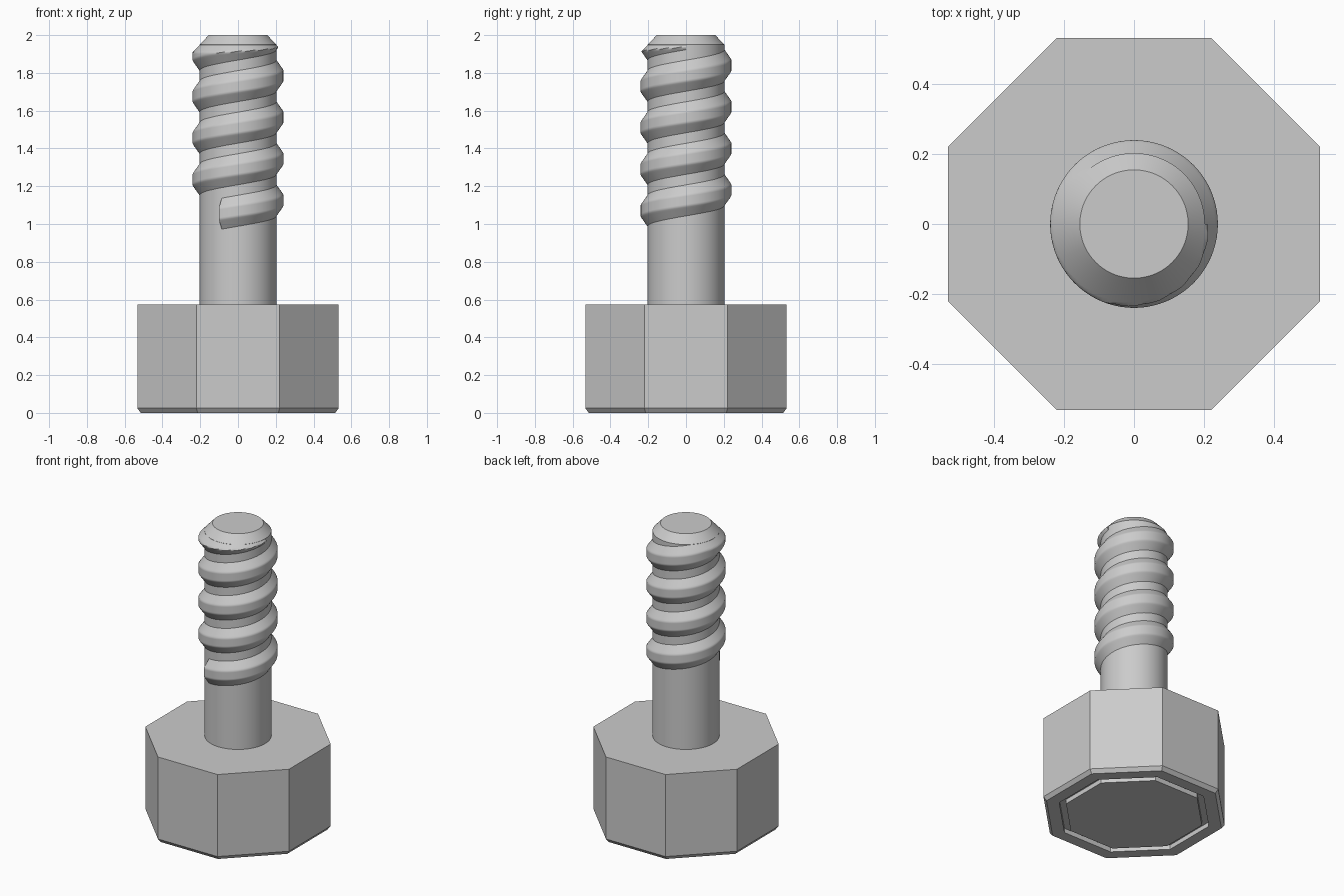
import bpy
import bmesh
from math import pi, cos, sin, radians

cube = bpy.data.objects.get("Cube")
if cube:
    bpy.data.objects.remove(cube, do_unlink=True)

grey = bpy.data.materials.new("plain grey")
grey.use_nodes = True
grey.diffuse_color = (0.6, 0.6, 0.6, 1)
grey.node_tree.nodes["Principled BSDF"].inputs["Base Color"].default_value = (0.6, 0.6, 0.6, 1)


def skin(name, rings, closed, smooth=None):
    """Join successive rings of points with quads; cap both ends."""
    bm = bmesh.new()
    loops = [[bm.verts.new(p) for p in ring] for ring in rings]
    for a, b in zip(loops, loops[1:]):
        n = len(a)
        for i in range(n):
            j = (i + 1) % n
            bm.faces.new((a[i], a[j], b[j], b[i]))
    if closed:
        bm.faces.new(loops[0][::-1])
        bm.faces.new(loops[-1])
    bmesh.ops.recalc_face_normals(bm, faces=bm.faces)
    mesh = bpy.data.meshes.new(name)
    bm.to_mesh(mesh)
    bm.free()
    mesh.materials.append(grey)
    obj = bpy.data.objects.new(name, mesh)
    bpy.context.collection.objects.link(obj)
    if smooth:
        bpy.ops.object.select_all(action="DESELECT")
        obj.select_set(True)
        bpy.context.view_layer.objects.active = obj
        bpy.ops.object.shade_smooth_by_angle(angle=radians(smooth))
    return obj


def turned(profile, sides, phase=0.0):
    """Rings of a turned profile of (radius, height)."""
    return [[(r * cos(phase + 2 * pi * i / sides), r * sin(phase + 2 * pi * i / sides), z)
             for i in range(sides)] for r, z in profile]


# Octagonal head: grooved underside, small chamfer, flat top
head_profile = [(0.40, 0), (0.40, 0.03), (0.44, 0.03), (0.44, 0),
                (0.515, 0), (0.533, 0.025), (0.533, 0.575)]
corner = 1 / cos(pi / 8)
skin("head", turned([(r * corner, z) for r, z in head_profile], 8, pi / 8), True)

# Round shank with a coned tip
TOP, TIP, SHANK, CREST = 2.0, 0.155, 0.203, 0.24
SLOPE = 0.944
cone_base = TOP - (SHANK - TIP) / SLOPE
skin("shank", turned([(SHANK, 0.57), (SHANK, cone_base), (TIP, TOP)], 96), True, 30)

# Thread: a trapezoid ridge swept up a right-handed helix, trimmed by the tip cone
PITCH, MID = 0.22, 1.125
HALF_CREST, HALF_BASE = 0.03, 0.085
STEPS, TURN = 24, 96
start, end = radians(-115), radians(360 * 4)
count = int((end - start) / (2 * pi) * TURN)
rings = []
for k in range(count + 1):
    a = start + (end - start) * k / count
    ring = []
    for s in range(STEPS + 1):
        off = HALF_BASE * (2 * s / STEPS - 1)
        lift = min(1, (HALF_BASE - abs(off)) / (HALF_BASE - HALF_CREST))
        z = min(MID + PITCH * a / (2 * pi) + off, TOP - 0.002)
        r = SHANK - 0.002 + (CREST - SHANK + 0.002) * lift
        r = min(r, TIP + SLOPE * (TOP - z) - 0.001)
        ring.append((r * cos(a), r * sin(a), z))
    # Inner side of the ridge, buried in the shank
    for end_z in (ring[-1][2], ring[0][2]):
        ring.append((0.14 * cos(a), 0.14 * sin(a), end_z))
    rings.append(ring)
skin("thread", rings, True, 42)
